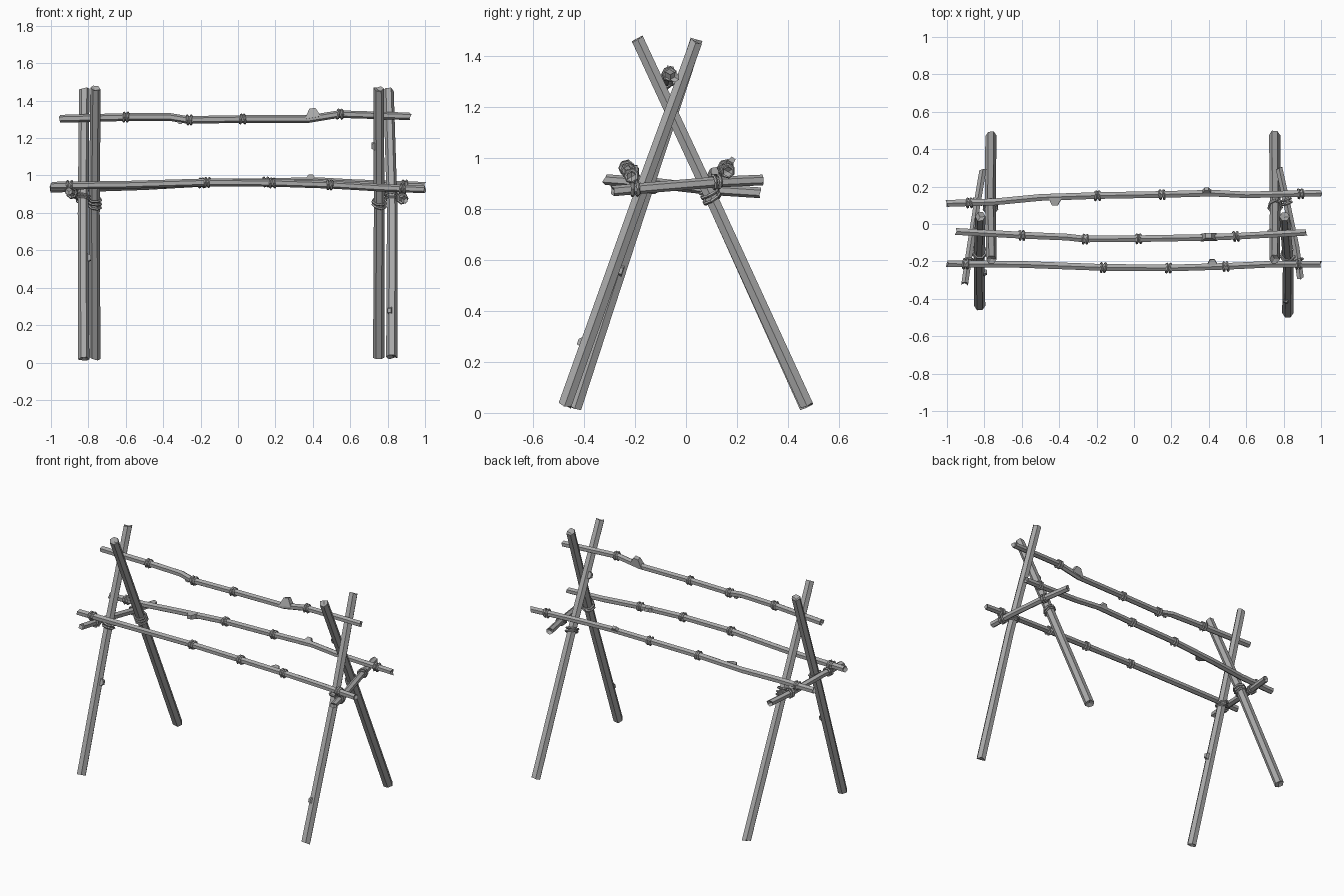
import bpy, bmesh, math, random
from mathutils import Vector

random.seed(4)
if "Cube" in bpy.data.objects:
    bpy.data.objects.remove(bpy.data.objects["Cube"], do_unlink=True)

wood = bpy.data.materials.new("grey wood")
wood.use_nodes = True
GREY = (0.4, 0.4, 0.4, 1)
wood.diffuse_color = GREY
wood.node_tree.nodes["Principled BSDF"].inputs["Base Color"].default_value = GREY


def finish(bm, name):
    bmesh.ops.recalc_face_normals(bm, faces=bm.faces)
    mesh = bpy.data.meshes.new(name)
    bm.to_mesh(mesh)
    bm.free()
    mesh.materials.append(wood)
    obj = bpy.data.objects.new(name, mesh)
    bpy.context.collection.objects.link(obj)
    return obj


def frame(direction):
    """Two axes across a direction."""
    d = direction.normalized()
    ref = Vector((0, 0, 1)) if abs(d.z) < 0.8 else Vector((1, 0, 0))
    u = d.cross(ref).normalized()
    return u, u.cross(d)


def add_pole(bm, points, radius, sides=6, tip=1.0, ragged=0.012):
    """Faceted pole through points, with split, hollowed ends."""
    pts = [Vector(p) for p in points]
    last = len(pts) - 1
    rings = []
    for i, p in enumerate(pts):
        d = (pts[min(i + 1, last)] - pts[max(i - 1, 0)]).normalized()
        u, v = frame(d)
        r = radius * (1 + (tip - 1) * i / last)
        ring = []
        for k in range(sides):
            a = math.tau * (k + 0.5) / sides
            co = p + (u * math.cos(a) + v * math.sin(a)) * r
            if i in (0, last):
                co += d * random.uniform(-ragged, ragged) * 0.6
            ring.append(bm.verts.new(co))
        rings.append(ring)
    for a, b in zip(rings, rings[1:]):
        for k in range(sides):
            n = (k + 1) % sides
            bm.faces.new((a[k], a[n], b[n], b[k]))
    for ring, p, q in ((rings[0], pts[0], pts[1]), (rings[-1], pts[-1], pts[-2])):
        hub = bm.verts.new(p + (q - p).normalized() * ragged)
        for k in range(sides):
            bm.faces.new((ring[k], ring[(k + 1) % sides], hub))


def at(points, axis, value):
    """Position and direction on a path where one coordinate has a value."""
    pts = [Vector(p) for p in points]
    for a, b in zip(pts, pts[1:]):
        if min(a[axis], b[axis]) <= value <= max(a[axis], b[axis]):
            return a.lerp(b, (value - a[axis]) / (b[axis] - a[axis])), b - a
    return pts[-1], pts[-1] - pts[-2]


def add_cord(bm, centre, direction, radius, thick=0.007, sides=7):
    """One closed turn of cord around a pole."""
    d = direction.normalized()
    u, v = frame(d)
    loops = []
    for k in range(sides):
        a = math.tau * k / sides
        out = u * math.cos(a) + v * math.sin(a)
        loops.append([bm.verts.new(centre + out * (radius + thick * math.cos(b))
                                   + d * thick * math.sin(b))
                      for b in (math.tau * j / 5 for j in range(5))])
    for k in range(sides):
        a, b = loops[k], loops[(k + 1) % sides]
        for j in range(5):
            m = (j + 1) % 5
            bm.faces.new((a[j], b[j], b[m], a[m]))


def lashing(name, path, axis, value, radius, turns=2, tilt=(0, 0, 0)):
    bm = bmesh.new()
    centre, d = at(path, axis, value)
    d = d.normalized()
    for t in range(turns):
        wobble = Vector([random.uniform(-0.12, 0.12) for _ in range(3)])
        shift = d * (t - (turns - 1) / 2) * 0.019
        add_cord(bm, centre + shift, d + wobble + Vector(tilt), radius)
    finish(bm, name)


def add_knot(bm, path, axis, value, out, size):
    """Broken branch stub on the side of a pole."""
    c, d = at(path, axis, value)
    d, out = d.normalized(), Vector(out).normalized()
    w = out.cross(d).normalized()
    base = [c + d * s * size * 1.3 + w * t * size * 0.6
            for s, t in ((-1, -1), (1, -1), (1, 1), (-1, 1))]
    top = [c + out * size * 1.55 + d * s * size * 0.5 + w * t * size * 0.4
           for s, t in ((-1.1, -1), (0.8, -1), (0.8, 1), (-1.1, 1))]
    b, t = [[bm.verts.new(p) for p in row] for row in (base, top)]
    for k in range(4):
        n = (k + 1) % 4
        bm.faces.new((b[k], b[n], t[n], t[k]))
    bm.faces.new(t)
    bm.faces.new(b[::-1])


def pole(name, path, radius, knots=(), axis=0, **kw):
    bm = bmesh.new()
    add_pole(bm, path, radius, **kw)
    for value, out, size in knots:
        add_knot(bm, path, axis, value, out, size)
    finish(bm, name)


# Crossed legs at each end
legs = {
    "right_front_leg": ([(-0.825, -0.435, 0.022), (-0.828, -0.18, 0.8), (-0.822, 0.04, 1.46)],
                        [(0.56, (1, 0, 0), 0.026)]),
    "right_back_leg": ([(-0.765, 0.47, 0.025), (-0.768, 0.12, 0.8), (-0.762, -0.19, 1.465)], []),
    "left_front_leg": ([(0.822, -0.475, 0.03), (0.825, -0.2, 0.8), (0.805, 0.04, 1.455)],
                       [(0.28, (-0.4, -1, 0), 0.024)]),
    "left_back_leg": ([(0.752, 0.475, 0.025), (0.755, 0.12, 0.8), (0.752, -0.19, 1.465)],
                      [(1.16, (-1, 0, 0), 0.026)]),
}
for name, (path, knots) in legs.items():
    pole(name, path, 0.03, knots, axis=2, tip=0.92)

# Long rails and their cord bindings
rails = {
    "ridge_rail": ([(-0.95, -0.04, 1.303), (-0.6, -0.06, 1.312), (-0.36, -0.07, 1.312),
                    (-0.27, -0.08, 1.297), (0.05, -0.078, 1.302), (0.38, -0.072, 1.302),
                    (0.54, -0.066, 1.328), (0.92, -0.045, 1.316)],
                   [(-0.31, (0, 0, -1), 0.018), (0.4, (0, 0.2, 1), 0.034)],
                   (-0.6, -0.26, 0.025, 0.545)),
    "front_rail": ([(-1, -0.212, 0.945), (-0.6, -0.216, 0.95), (-0.17, -0.232, 0.963),
                    (0.2, -0.235, 0.96), (0.5, -0.226, 0.95), (0.75, -0.214, 0.935),
                    (1, -0.214, 0.925)],
                   [(0.42, (0, 1, 0.2), 0.026)],
                   (-0.9, -0.165, 0.185, 0.49, 0.88)),
    "back_rail": ([(-1, 0.11, 0.93), (-0.75, 0.118, 0.935), (-0.5, 0.142, 0.943),
                   (-0.2, 0.152, 0.96), (0.15, 0.158, 0.965), (0.42, 0.165, 0.97),
                   (0.6, 0.156, 0.96), (1, 0.165, 0.945)],
                  [(-0.42, (0, -1, 0), 0.03), (0.39, (0, 0.6, 0.8), 0.024)],
                  (-0.88, -0.195, 0.15, 0.89)),
}
for name, (path, knots, ties) in rails.items():
    pole(name, path, 0.021, knots, tip=0.95)
    for i, x in enumerate(ties):
        lashing(f"{name}_binding_{i + 1}", path, 0, x, 0.024)

# Short braces that tie each leg pair together
braces = {
    "right_brace": [(-0.905, -0.32, 0.915), (-0.875, -0.12, 0.9),
                    (-0.84, 0.1, 0.875), (-0.808, 0.29, 0.863)],
    "left_brace": [(0.89, -0.29, 0.87), (0.865, -0.12, 0.885),
                   (0.815, 0.12, 0.905), (0.775, 0.3, 0.913)],
}
for name, path in braces.items():
    pole(name, path, 0.021)
    for i, y in enumerate((-0.2, 0.12)):
        lashing(f"{name}_binding_{i + 1}", path, 1, y, 0.026, turns=2)

# Thick lashings where legs, rails and braces meet
for name, z, turns in (("right_back_leg", 0.855, 3), ("right_front_leg", 0.885, 2),
                       ("left_front_leg", 0.885, 2), ("left_back_leg", 0.85, 2)):
    lashing(f"{name}_lashing", legs[name][0], 2, z, 0.036, turns, tilt=(0.15, 0, 0))
